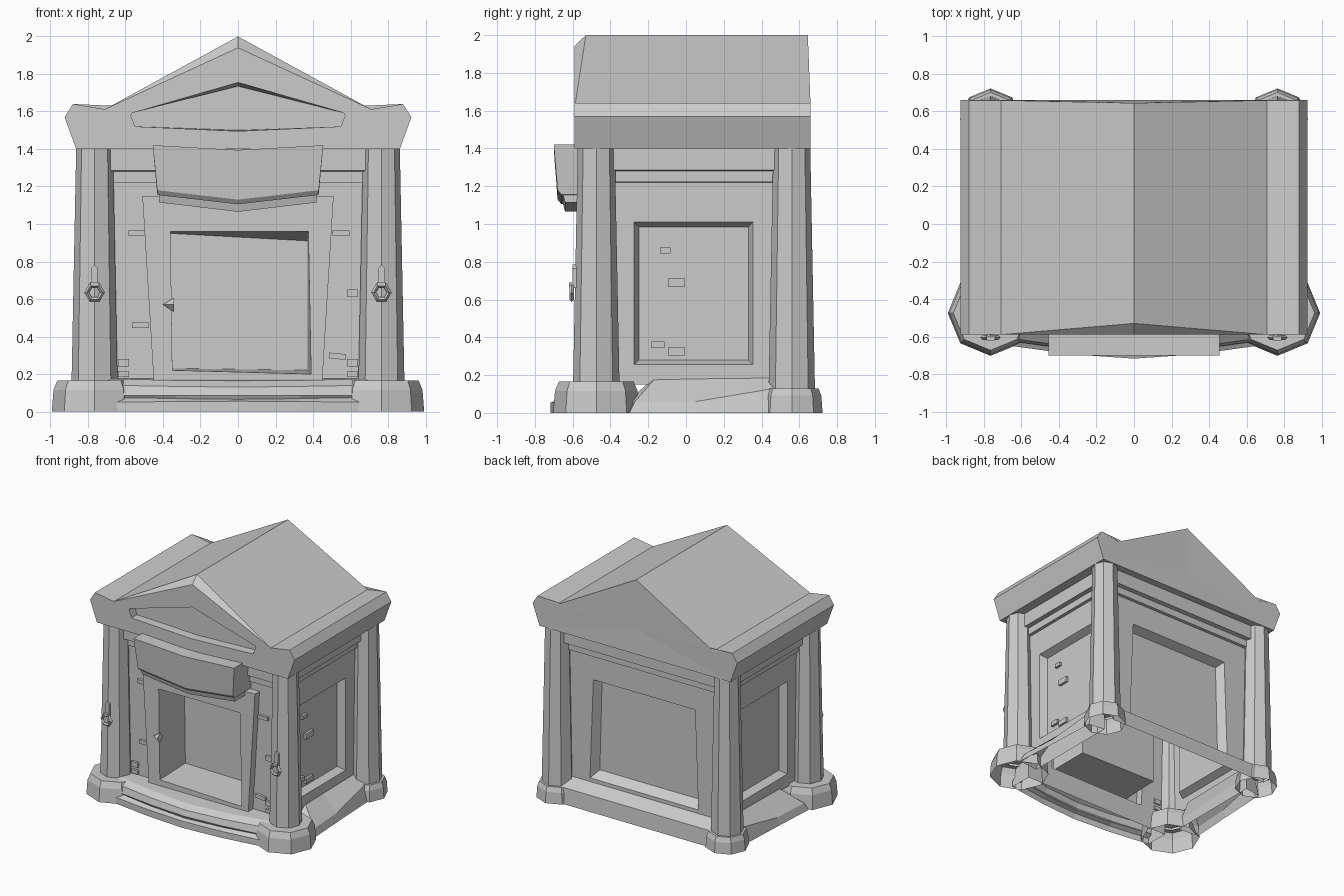
import bpy, bmesh
from math import cos, sin, pi

if "Cube" in bpy.data.objects:
    bpy.data.objects.remove(bpy.data.objects["Cube"])


def make(name, lofts):
    """Each loft = (rings, cap_first, cap_last); all are welded into one object."""
    bm = bmesh.new()
    for rings, cap0, cap1 in lofts:
        vs = [[bm.verts.new(p) for p in r] for r in rings]
        n = len(vs[0])
        for a, b in zip(vs, vs[1:]):
            for i in range(n):
                j = (i + 1) % n
                bm.faces.new((a[i], a[j], b[j], b[i]))
        if cap0:
            bm.faces.new(vs[0][::-1])
        if cap1:
            bm.faces.new(vs[-1])
    bmesh.ops.remove_doubles(bm, verts=bm.verts, dist=0.0005)
    bmesh.ops.dissolve_degenerate(bm, edges=bm.edges, dist=0.0005)
    bmesh.ops.recalc_face_normals(bm, faces=bm.faces)
    me = bpy.data.meshes.new(name)
    bm.to_mesh(me)
    bm.free()
    ob = bpy.data.objects.new(name, me)
    bpy.context.collection.objects.link(ob)
    return ob


def box(name, c, size, tilt=0):
    bpy.ops.mesh.primitive_cube_add(size=1, location=c, rotation=(0, tilt, 0))
    ob = bpy.context.object
    ob.name = name
    ob.scale = size
    return ob


def rect(u0, u1, z0, z1):
    return [(u0, z0), (u1, z0), (u1, z1), (u0, z1)]


def plan(hx, y0, y1, z):
    return [(-hx, y0, z), (hx, y0, z), (hx, y1, z), (-hx, y1, z)]


def octagon(x, y, r, z):
    return [(x + r * cos(i * pi / 4), y + r * sin(i * pi / 4), z) for i in range(8)]


# Chamber walls: front niche with raised frame, recessed panels on other sides
HX, YF, YB, ZB, ZT = 0.725, -0.45, 0.54, 0.15, 1.25
front = [(YF, rect(-HX, HX, ZB, ZT)),
         (YF, [(-0.45, 0.17), (0.45, 0.17), (0.51, 1.15), (-0.51, 1.15)]),
         (-0.51, [(-0.45, 0.17), (0.45, 0.17), (0.51, 1.15), (-0.51, 1.15)]),
         (-0.51, [(-0.35, 0.22), (0.39, 0.20), (0.375, 0.96), (-0.36, 0.96)]),
         (-0.18, [(-0.35, 0.23), (0.37, 0.22), (0.37, 0.91), (-0.36, 0.95)])]
back = [(YB, rect(-HX, HX, ZB, ZT)),
        (YB, [(-0.49, 0.21), (0.49, 0.21), (0.46, 1.02), (-0.46, 1.02)]),
        (YB - 0.07, [(-0.45, 0.26), (0.45, 0.26), (0.43, 0.99), (-0.43, 0.99)])]
side = [(HX, rect(YF, YB, ZB, ZT)),
        (HX, rect(-0.275, 0.355, 0.255, 1.01)),
        (HX - 0.06, rect(-0.25, 0.33, 0.28, 0.985))]
walls = [([[(u, d, z) for u, z in r] for d, r in w], False, True) for w in (front, back)]
walls += [([[(s * d, u, z) for u, z in r] for d, r in side], False, True) for s in (-1, 1)]
make("chamber_walls", walls)

# Stepped cornice under the roof
make("cornice", [([plan(HX, YF, YB, 1.22), plan(0.75, -0.475, 0.565, 1.222),
                   plan(0.75, -0.475, 0.565, 1.28), plan(0.785, -0.51, 0.60, 1.285),
                   plan(0.785, -0.51, 0.60, 1.405)], False, False)])

# Back plinth, open underneath
make("back_plinth", [([[(s * 0.76, 0.66, 0), (s * 0.76, 0.65, 0.13), (s * 0.72, YB, 0.18),
                        (s * 0.72, YB - 0.01, 0.15)] for s in (-1, 1)], False, False)])

# Sloped broken stones along the sides, open underneath
for s in (-1, 1):
    make("side_stone", [([[(s * x, y, z) for x, y, z in r] for r in (
        [(0.72, -0.32, 0), (0.90, -0.30, 0), (0.88, 0.05, 0), (0.86, 0.48, 0), (0.72, 0.50, 0)],
        [(0.72, -0.30, 0.07), (0.88, -0.27, 0.06), (0.86, 0.05, 0.06), (0.83, 0.47, 0.13), (0.72, 0.50, 0.13)],
        [(0.70, -0.18, 0.175), (0.73, -0.17, 0.175), (0.73, 0.05, 0.18), (0.73, 0.48, 0.185), (0.70, 0.48, 0.185)])],
        False, True)])


# Bowed front steps
def bow(d, z, sag=0.0):
    pts = [(-0.69, -0.645, 0), (-0.33, -0.695, 0.6), (0, -0.718, 1), (0.33, -0.695, 0.6), (0.69, -0.645, 0)]
    return [(x, y + d, z - sag * k) for x, y, k in pts] + [(0.69, -0.45, z), (-0.69, -0.45, z)]


make("front_steps", [([bow(0, 0), bow(0, 0.05, -0.005), bow(0.035, 0.075, 0.01), bow(0.025, 0.085),
                       bow(0.04, 0.14, 0.01), bow(0.09, 0.175, 0.015)], False, True)])

# Roof: gabled profile with raised eaves and a recessed pediment
half = [(0.863, 1.40), (0.925, 1.57), (0.88, 1.64), (0.71, 1.612)]
pedi = [(0.55, 1.52), (0.56, 1.55), (0.572, 1.58), (0.565, 1.592)]


def gable(h, apex, low, y, y_apex):
    return ([(x, y, z) for x, z in h] + [(0, y_apex, apex)] +
            [(-x, y, z) for x, z in h[::-1]] + [(0, y, low)])


rim = gable(half, 2.0, 1.40, -0.59, -0.53)
rear = gable(half, 2.0, 1.40, 0.66, 0.645)
make("roof", [([gable(pedi, 1.735, 1.50, -0.52, -0.52), gable(pedi, 1.755, 1.495, -0.59, -0.59),
                gable(half, 1.94, 1.40, -0.59, -0.59), rim], True, False),
              ([rim, rear], False, False),
              ([rear, [(0, 0.65, 1.6)] * 10], False, False)])

# Hood over the doorway and its lower lip, sagging in the middle
hood = [(-0.45, 1.42), (-0.70, 1.42), (-0.68, 1.18), (-0.66, 1.155), (-0.45, 1.155)]
lip = [(-0.45, 1.17), (-0.655, 1.17), (-0.64, 1.115), (-0.45, 1.115)]
for name, prof, w_top, w_low in (("door_hood", hood, 0.455, 0.43), ("hood_lip", lip, 0.435, 0.42)):
    make(name, [([[(k * (w_top if z > 1.3 else w_low), y,
                    z - (0 if k else (0.025 if z > 1.3 else 0.05))) for y, z in prof]
                  for k in (-1, 0, 1)], True, True)])

plate = [(-0.017, 0.66), (0.017, 0.66), (0.017, 0.765), (0, 0.785), (-0.017, 0.765)]
for s in (-1, 1):
    x = s * 0.765
    # Tapered octagonal columns on chunky hollow feet
    for end, y, r, h in (("front", -0.475, 0.228, 0.165), ("back", 0.56, 0.163, 0.13)):
        make(end + "_column", [([octagon(x, y, 0.123, h - 0.02), octagon(x, y, 0.098, 1.405)], False, True)])
        make(end + "_column_foot", [([octagon(x, y, r, 0), octagon(x, y, r * 0.96, h * 0.7),
                                      octagon(x, y, r * 0.87, h)], False, True)])
    # Ring pulls hanging on the front columns
    make("ring_plate", [([[(x + dx, y, z) for dx, z in plate] for y in (-0.56, -0.60)], True, True)])
    bpy.ops.mesh.primitive_torus_add(major_segments=6, minor_segments=4, major_radius=0.042,
                                     minor_radius=0.013, location=(x, -0.605, 0.635),
                                     rotation=(pi / 2, 0, 0))
    bpy.context.object.name = "ring_pull"
    box("ring_bar", (x, -0.605, 0.68), (0.045, 0.03, 0.02))

# Loose bricks showing on the front wall and the right panel
for x, z, w, h, t in ((-0.54, 0.95, 0.09, 0.03, 0), (-0.52, 0.46, 0.09, 0.03, 0), (0.55, 0.95, 0.09, 0.03, 0),
                      (0.61, 0.63, 0.06, 0.04, 0), (0.53, 0.295, 0.09, 0.03, 0.1), (-0.61, 0.26, 0.06, 0.04, 0),
                      (0.61, 0.26, 0.06, 0.04, 0), (-0.61, 0.2, 0.06, 0.03, 0), (0.61, 0.2, 0.06, 0.03, 0)):
    box("front_brick", (x, -0.455, z), (w, 0.03, h), t)
for y, z, w, h in ((-0.11, 0.86, 0.055, 0.03), (-0.05, 0.69, 0.09, 0.045),
                   (-0.15, 0.36, 0.07, 0.035), (-0.05, 0.325, 0.09, 0.04)):
    box("side_brick", (HX - 0.06, y, z), (0.04, w, h))

# Pointed stone chip on the door frame
bpy.ops.mesh.primitive_cone_add(vertices=4, radius1=0.04, radius2=0, depth=0.06,
                                location=(-0.37, -0.52, 0.57), rotation=(0, -pi / 2, 0))
bpy.context.object.name = "frame_chip"
